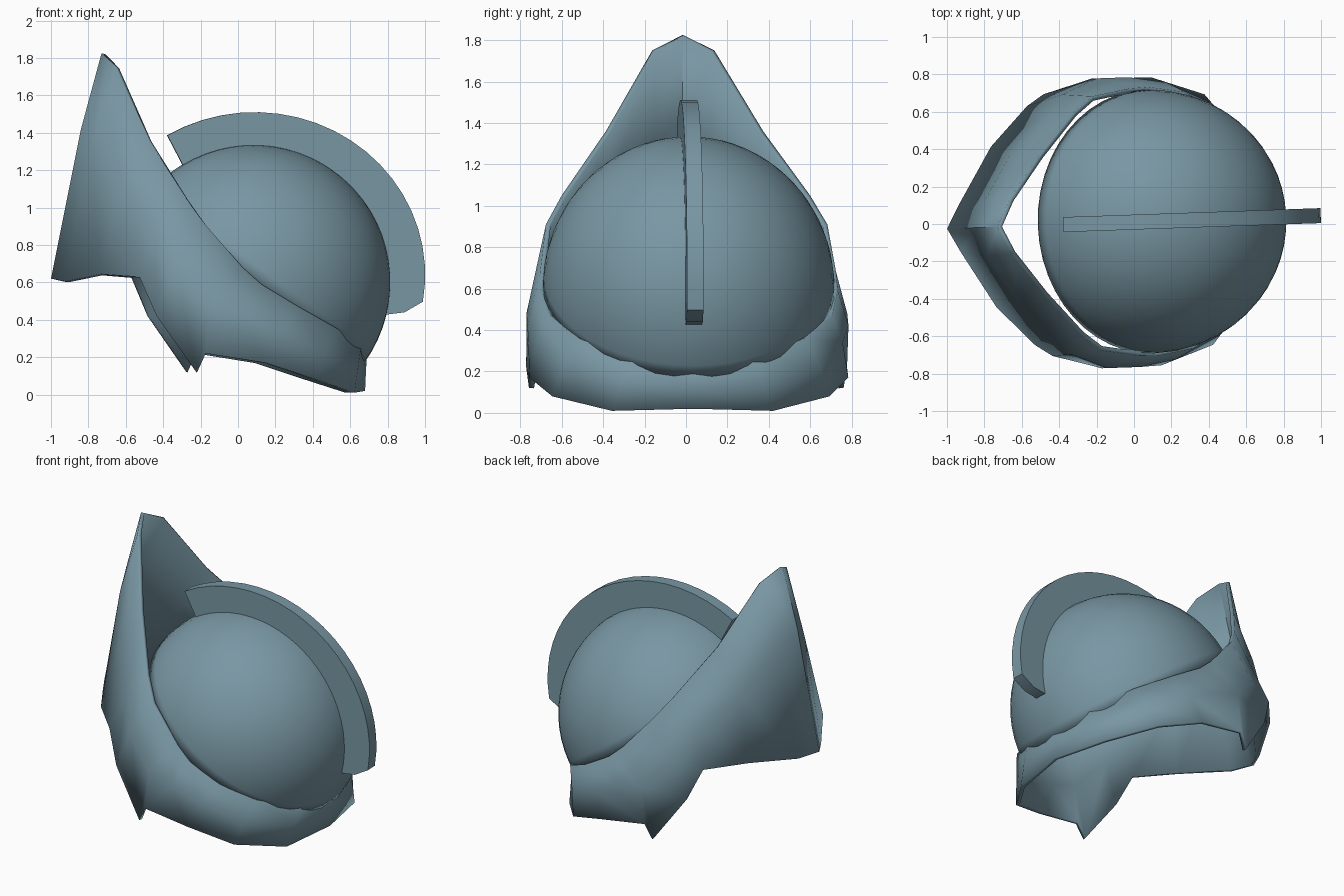
import bpy, bmesh, math
from mathutils import Matrix, Vector

if "Cube" in bpy.data.objects:
    bpy.data.objects.remove(bpy.data.objects["Cube"])

steel = bpy.data.materials.new("blue_grey_steel")
steel.diffuse_color = (0.19, 0.31, 0.37, 1)
steel.use_nodes = True
steel.node_tree.nodes["Principled BSDF"].inputs["Base Color"].default_value = steel.diffuse_color

# the whole helmet is turned very slightly about z
TURN = Matrix.Translation((0, 0.01, 0)) @ Matrix.Rotation(math.radians(2), 4, 'Z')


def finish(name, bm, angle, thickness=0):
    mesh = bpy.data.meshes.new(name)
    bm.transform(TURN)
    bm.to_mesh(mesh)
    bm.free()
    mesh.materials.append(steel)
    ob = bpy.data.objects.new(name, mesh)
    bpy.context.collection.objects.link(ob)
    if thickness:
        mod = ob.modifiers.new("thickness", 'SOLIDIFY')
        mod.thickness = thickness
        mod.offset = -1
    bpy.ops.object.select_all(action='DESELECT')
    ob.select_set(True)
    bpy.context.view_layer.objects.active = ob
    bpy.ops.object.shade_smooth_by_angle(angle=math.radians(angle))
    return ob


# dome: tilted half sphere
bm = bmesh.new()
bmesh.ops.create_uvsphere(bm, u_segments=48, v_segments=32, radius=1)
bmesh.ops.delete(bm, geom=[v for v in bm.verts if v.co.z < -0.01], context='VERTS')
bm.transform(Matrix.Translation((0.08, 0, 0.6))
             @ Matrix.Rotation(math.radians(36), 4, 'Y')
             @ Matrix.Diagonal((0.735, 0.705, 0.735, 1)))
finish("dome", bm, 40, 0.015)

# band: bottom, middle and top point at each station, front to back on one side
half = [
    ((-1.00, 0, .62), (-.84, 0, 1.42), (-.73, 0, 1.825)),
    ((-.93, .13, .605), (-.79, .15, 1.32), (-.66, .15, 1.75)),
    ((-.75, .43, .645), (-.65, .38, 1.08), (-.49, .38, 1.36)),
    ((-.55, .64, .63), (-.46, .58, .87), (-.30, .60, 1.05)),
    ((-.46, .70, .42), (-.36, .695, .68), (-.20, .68, .91)),
    ((-.25, .76, .12), (-.17, .775, .48), (0, .715, .68)),
    ((-.20, .775, .22), (0, .775, .42), (.10, .72, .59)),
    ((.12, .77, .17), (.20, .74, .34), (.30, .685, .47)),
    ((.40, .67, .08), (.44, .62, .22), (.50, .55, .36)),
    ((.61, .39, .01), (.63, .34, .14), (.65, .28, .265)),
    ((.68, 0, .02), (.685, 0, .13), (.69, 0, .225)),
]
ring = half + [[(x, -y, z) for x, y, z in s] for s in half[-2:0:-1]]
bm = bmesh.new()
cols = [[bm.verts.new(p) for p in s] for s in ring]
for i, a in enumerate(cols):
    b = cols[(i + 1) % len(cols)]
    for k in range(2):
        bm.faces.new((a[k], a[k + 1], b[k + 1], b[k]))
finish("visor_band", bm, 35, 0.025)

# crest: flat fin following the dome
N = 20
outline = []
for i in range(N + 1):
    t = math.radians(121 - 130.5 * i / N)
    outline.append((0.09 + 0.91 * math.cos(t), 0.64 + 0.87 * math.sin(t)))
outline.append((0.89, 0.44))
for i in range(N + 1):
    t = math.radians(-14 + 135 * i / N)
    outline.append((0.08 + 0.72 * math.cos(t), 0.6 + 0.72 * math.sin(t)))
bm = bmesh.new()
face = bm.faces.new([bm.verts.new((x, -0.04, z)) for x, z in outline])
ext = bmesh.ops.extrude_face_region(bm, geom=[face])
bmesh.ops.translate(bm, vec=Vector((0, 0.08, 0)),
                    verts=[g for g in ext["geom"] if isinstance(g, bmesh.types.BMVert)])
bmesh.ops.recalc_face_normals(bm, faces=bm.faces)
finish("crest_fin", bm, 30)
